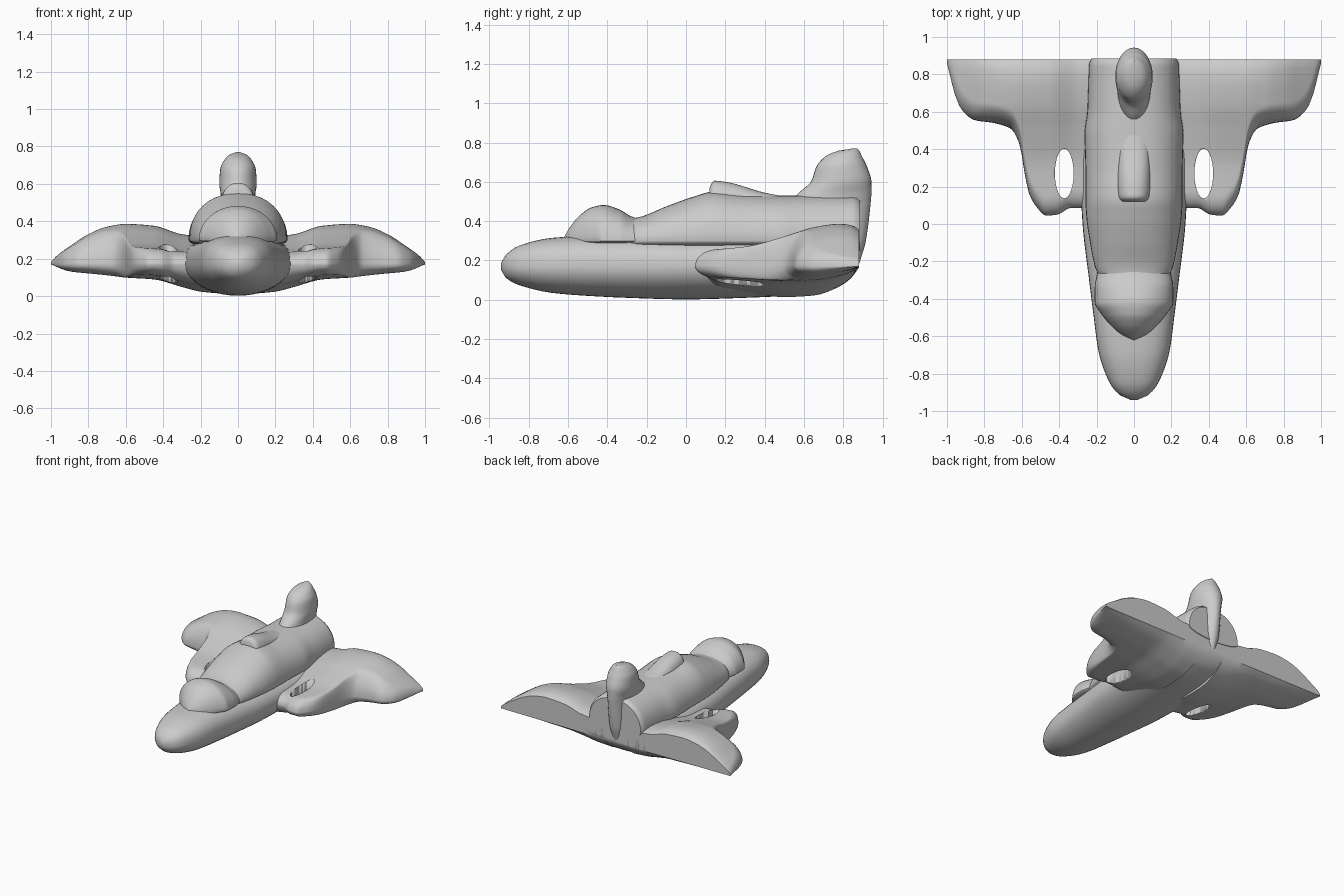
import bpy, bmesh, math

if "Cube" in bpy.data.objects:
    bpy.data.objects.remove(bpy.data.objects["Cube"])


def curve(rows, s):
    """Monotone cubic interpolation of rows (key, v1, v2, ...) at key s."""
    n = len(rows)
    s = min(max(s, rows[0][0]), rows[-1][0])
    i = max(k for k in range(n - 1) if rows[k][0] <= s)
    h = rows[i + 1][0] - rows[i][0]
    t = (s - rows[i][0]) / h

    def slope(k, c):
        d = [(rows[j + 1][c] - rows[j][c]) / (rows[j + 1][0] - rows[j][0])
             for j in (k - 1, k) if 0 <= j < n - 1]
        if len(d) == 1:
            return d[0]
        return 0 if d[0] * d[1] <= 0 else 2 * d[0] * d[1] / (d[0] + d[1])

    out = []
    for c in range(1, len(rows[0])):
        a, b = rows[i][c], rows[i + 1][c]
        out.append((2*t**3 - 3*t*t + 1) * a + (t**3 - 2*t*t + t) * h * slope(i, c)
                   + (3*t*t - 2*t**3) * b + (t**3 - t*t) * h * slope(i + 1, c))
    return out


def steps(a, b, n):
    return [a + (b - a) * k / n for k in range(n + 1)]


def loft(name, rings, angle=40):
    """Skin closed rings and cap both ends."""
    bm = bmesh.new()
    vs = [[bm.verts.new(p) for p in r] for r in rings]
    m = len(rings[0])
    for a, b in zip(vs, vs[1:]):
        for k in range(m):
            bm.faces.new((a[k], a[(k + 1) % m], b[(k + 1) % m], b[k]))
    bm.faces.new(vs[0])
    bm.faces.new(vs[-1])
    bmesh.ops.remove_doubles(bm, verts=bm.verts, dist=0.0002)
    bmesh.ops.recalc_face_normals(bm, faces=bm.faces)
    me = bpy.data.meshes.new(name)
    bm.to_mesh(me)
    bm.free()
    ob = bpy.data.objects.new(name, me)
    bpy.context.collection.objects.link(ob)
    bpy.ops.object.select_all(action='DESELECT')
    ob.select_set(True)
    bpy.context.view_layer.objects.active = ob
    bpy.ops.object.shade_smooth_by_angle(angle=math.radians(angle))
    return ob


def section(y, hw, z0, zm, z1, e_top, e_low, n=40):
    """Superellipse cross-section at y with separate top and bottom halves."""
    pts = []
    for k in range(n):
        a = 2 * math.pi * k / n
        c, s = math.cos(a), math.sin(a)
        h, e = (z1 - zm, e_top) if s > 0 else (zm - z0, e_low)
        pts.append((hw * math.copysign(abs(c) ** (2 / e), c), y,
                    zm + h * math.copysign(abs(s) ** (2 / e), s)))
    return pts


def body(name, rows, e_top, e_low=2.0, n=60):
    loft(name, [section(y, *curve(rows, y), e_top, e_low)
                for y in steps(rows[0][0], rows[-1][0], n)])


# Lower hull: y, half width, bottom, middle, top
body("hull", [(-.94, .02, .15, .17, .19), (-.915, .075, .11, .17, .23), (-.85, .13, .075, .17, .275),
              (-.68, .19, .035, .17, .315), (-.5, .215, .02, .17, .325), (-.3, .24, .01, .17, .325),
              (0, .275, .002, .17, .325), (.3, .29, .01, .17, .325), (.6, .3, .027, .17, .325),
              (.78, .3, .07, .17, .325), (.84, .295, .11, .17, .325), (.88, .29, .165, .17, .325)],
     2.5, 2.0, 80)

# Cockpit bubble
body("canopy", [(-.62, .01, .28, .3, .32), (-.59, .07, .28, .3, .37), (-.54, .125, .28, .3, .43),
                (-.48, .175, .28, .3, .47), (-.42, .21, .28, .3, .482), (-.34, .21, .28, .3, .46),
                (-.28, .2, .28, .3, .425), (-.2, .18, .28, .3, .4)], 2.0)

# Upper fuselage, rising behind the cockpit
body("cabin", [(-.3, .17, .25, .3, .41), (-.24, .205, .25, .3, .42), (-.1, .235, .25, .3, .475),
               (.04, .255, .25, .3, .525), (.14, .26, .25, .3, .55), (.3, .26, .25, .3, .535),
               (.48, .265, .25, .3, .53), (.6, .25, .25, .3, .53), (.75, .245, .25, .3, .53),
               (.86, .24, .25, .3, .528), (.885, .225, .25, .3, .51)], 2.2)

# Raised spine with a blunt front
body("spine", [(.12, .07, .45, .5, .57), (.14, .085, .45, .5, .606), (.2, .09, .45, .5, .6),
               (.4, .08, .45, .5, .545), (.5, .06, .45, .5, .525)], 2.2, 2.0, 30)

# Tail fin: z, front y, back y, half width
FIN = [(.18, .8, .88, .03), (.3, .7, .915, .07), (.5, .54, .94, .09), (.54, .57, .943, .092),
       (.6, .635, .943, .1), (.68, .665, .92, .095), (.73, .71, .895, .072),
       (.757, .77, .882, .045), (.77, .85, .872, .01)]
rings = []
for z in steps(.18, .77, 50):
    y0, y1, w = curve(FIN, z)
    rings.append([(w * math.sin(a), (y0 + y1) / 2 - (y1 - y0) / 2 * math.cos(a), z)
                  for a in steps(0, 2 * math.pi, 32)[:-1]])
loft("tail_fin", rings)

# Wing: leading edge, spanwise top and bottom, and chordwise height factors
LEAD = [(.1, .09), (.34, .085), (.41, .05), (.47, .045), (.52, .09), (.56, .16), (.59, .3), (.61, .42),
        (.66, .51), (.75, .54), (.85, .555), (.92, .61), (.96, .7), (.985, .8), (1, .86)]
SPAN = [(.1, .32, .015), (.2, .32, .025), (.3, .33, .05), (.45, .375, .09), (.6, .385, .1), (.7, .37, .11),
        (.8, .33, .12), (.9, .265, .13), (.97, .215, .148), (1, .19, .16)]
CHORD = [(.04, .38, .6), (.3, .46, .85), (.5, .7, 1), (.65, .92, .95), (.78, 1, .66), (.84, .97, .38),
         (.88, .87, .03)]
rings = []
for x in steps(.1, 1, 70):
    lead = curve(LEAD, x)[0]
    zt, zb = curve(SPAN, x)
    up, down = [], []
    for t in steps(0, 1, 32):
        y = lead + (.88 - lead) * t ** 1.4
        d = 1 - min(1, (y - lead) / .1)
        r = math.sqrt(1 - d * d)
        ft, fb = curve(CHORD, y)
        up.append((x, y, .17 + (zt - .17) * ft * r + .001))
        down.append((x, y, .17 - (.17 - zb) * fb * r - .001))
    rings.append(up + down[::-1])
wing = loft("wings", rings)

# Oval opening between each wing root and the fuselage
hole = loft("opening_cutter", [[(.373 + .05 * math.cos(a), .27 + .132 * math.sin(a), z)
                                for a in steps(0, 2 * math.pi, 40)[:-1]] for z in (-.2, .6)])
hole.hide_render = True
hole.hide_set(True)
cut = wing.modifiers.new("opening", 'BOOLEAN')
cut.operation = 'DIFFERENCE'
cut.solver = 'EXACT'
cut.object = hole
mirror = wing.modifiers.new("mirror", 'MIRROR')
mirror.use_mirror_merge = False
